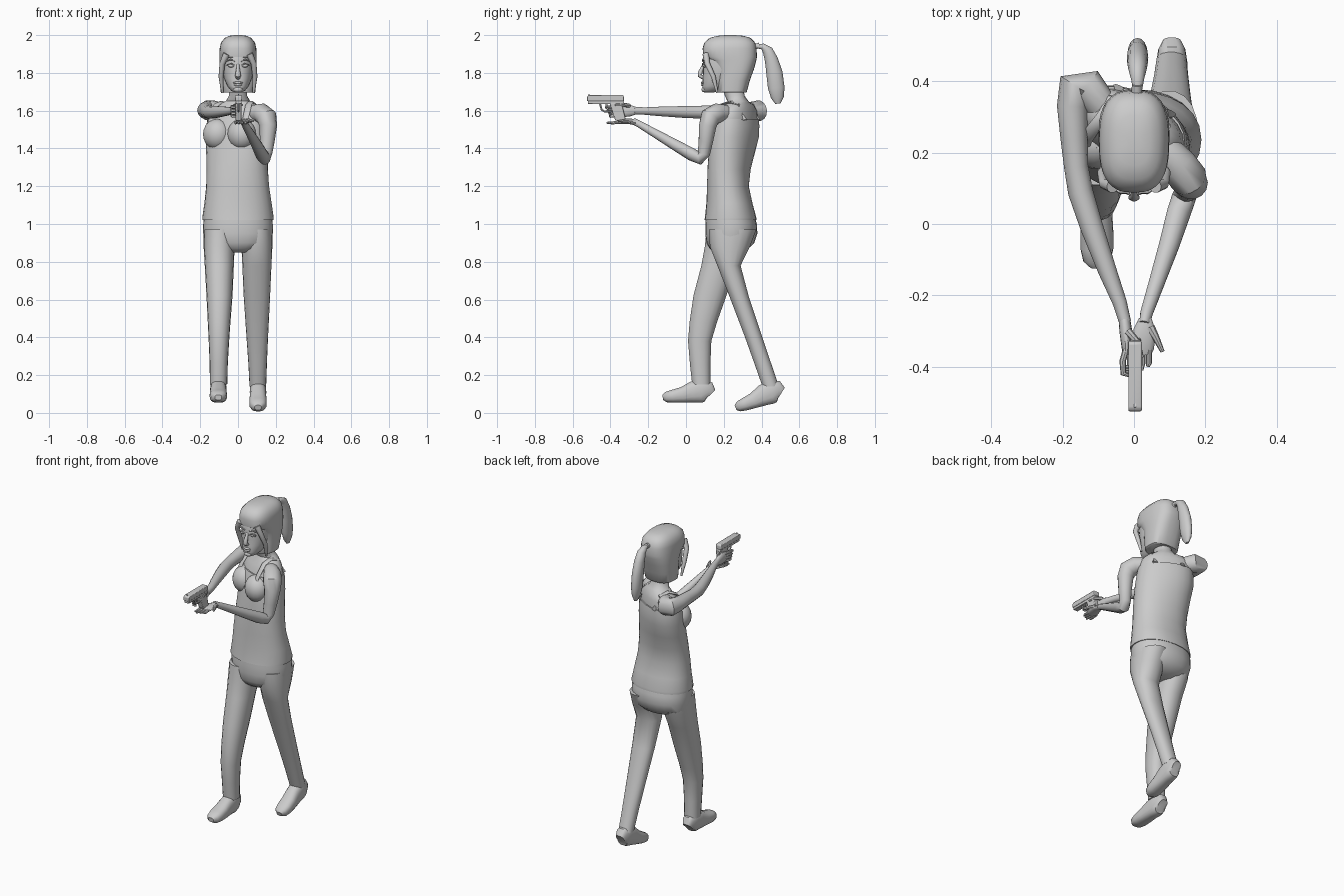
import bpy, bmesh, math
from mathutils import Vector, Matrix


def finish(name, bm):
    bmesh.ops.recalc_face_normals(bm, faces=bm.faces)
    me = bpy.data.meshes.new(name)
    bm.to_mesh(me)
    bm.free()
    ob = bpy.data.objects.new(name, me)
    bpy.context.collection.objects.link(ob)
    return ob


def skin(name, rings):
    """Bridge a list of point loops and cap both ends."""
    bm = bmesh.new()
    loops = [[bm.verts.new(p) for p in r] for r in rings]
    n = len(loops[0])
    for a, b in zip(loops, loops[1:]):
        for i in range(n):
            bm.faces.new((a[i], a[(i + 1) % n], b[(i + 1) % n], b[i]))
    bm.faces.new(loops[0])
    bm.faces.new(loops[-1])
    return finish(name, bm)


def oval(rx, ry, n, power):
    pts = []
    for i in range(n):
        t = 2 * math.pi * i / n
        c, s = math.cos(t), math.sin(t)
        e = 2 / power
        pts.append((math.copysign(abs(c) ** e, c) * rx, math.copysign(abs(s) ** e, s) * ry))
    return pts


def stack(name, rows, n=24, power=2.2):
    """Horizontal sections: z, x centre, y front, y back, half width, twist in degrees."""
    rings = []
    for z, x, y0, y1, rx, *tw in rows:
        rot = Matrix.Rotation(math.radians(tw[0] if tw else 0), 3, 'Z')
        c = Vector((x, (y0 + y1) / 2, z))
        rings.append([c + rot @ Vector((u, v, 0)) for u, v in oval(rx, (y1 - y0) / 2, n, power)])
    return skin(name, rings)


def tube(name, path, n=14, up=(0, 0, 1), power=2):
    """Sections across a path: x, y, z, half width, half height."""
    P = [Vector(p[:3]) for p in path]
    rings = []
    for i, p in enumerate(path):
        t = (P[min(i + 1, len(P) - 1)] - P[max(i - 1, 0)]).normalized()
        side = t.cross(Vector(up)).normalized()
        top = side.cross(t)
        rings.append([P[i] + side * u + top * v for u, v in oval(p[3], p[-1], n, power)])
    return skin(name, rings)


def ball(name, loc, size, turn=0):
    bm = bmesh.new()
    m = Matrix.Translation(loc) @ Matrix.Rotation(math.radians(turn), 4, 'Z') @ Matrix.Diagonal((*size, 1))
    bmesh.ops.create_uvsphere(bm, u_segments=18, v_segments=10, radius=1, matrix=m)
    return finish(name, bm)


def block(name, x, hw, profile, bevel=0.004):
    """Side profile in y, z pushed out across x."""
    ob = skin(name, [[(x + s * hw, y, z) for y, z in profile] for s in (-1, 1)])
    b = ob.modifiers.new("bevel", 'BEVEL')
    b.width, b.segments = bevel, 2
    return ob


# torso: skin of the chest and neck, twisted with the aiming pose
TW = -26
stack("chest_skin", [
    (1.40, -.005, .15, .345, .150, -20), (1.50, -.01, .165, .36, .155, TW),
    (1.56, -.01, .18, .36, .158, TW), (1.60, -.01, .20, .355, .150, TW),
    (1.63, -.005, .215, .345, .115, TW), (1.65, 0, .22, .33, .065, -15),
    (1.68, 0, .205, .31, .048), (1.74, 0, .19, .30, .046)])

# tank top
stack("shirt", [
    (1.02, 0, .098, .372, .188), (1.035, 0, .10, .372, .189), (1.11, 0, .108, .352, .178, -2),
    (1.20, -.002, .112, .332, .167, -5), (1.29, -.004, .118, .338, .164, -12),
    (1.38, -.006, .130, .355, .166, -20), (1.46, -.01, .145, .37, .170, TW),
    (1.52, -.01, .158, .372, .166, TW), (1.555, -.01, .172, .368, .160, TW)])
twist = Matrix.Rotation(math.radians(TW), 3, 'Z')
mid = Vector((-.01, .265, 0))
for s, nm in ((-1, "right"), (1, "left")):
    c = mid + twist @ Vector((s * .072, -.078, 1.475))
    ball(nm + "_bust", c, (.078, .072, .082), TW)
    strap = [(s * .095, -.105, 1.52), (s * .10, -.085, 1.57), (s * .095, -.045, 1.63),
             (s * .085, 0, 1.645), (s * .08, .055, 1.63), (s * .08, .092, 1.55)]
    tube(nm + "_shirt_strap", [(*(mid + twist @ Vector(p)), .018, .007) for p in strap],
         8, twist @ Vector((0, -.5, 1)))

# trousers
stack("trouser_seat", [
    (1.06, 0, .108, .358, .178), (1.00, 0, .102, .375, .184), (.95, 0, .102, .378, .184),
    (.90, 0, .108, .362, .176), (.87, 0, .125, .33, .13), (.85, 0, .15, .29, .06)])
stack("right_trouser_leg", [
    (.97, -.098, .108, .34, .083), (.88, -.1, .098, .32, .082), (.78, -.099, .08, .27, .077),
    (.62, -.098, .038, .215, .069), (.48, -.1, .018, .165, .060), (.38, -.101, .01, .135, .054),
    (.26, -.102, .02, .13, .048), (.15, -.103, .032, .13, .046)], 18)
stack("left_trouser_leg", [
    (.97, .098, .12, .374, .083), (.88, .1, .125, .34, .082), (.78, .1, .165, .29, .077),
    (.62, .1, .228, .332, .070), (.40, .102, .312, .405, .057),
    (.26, .104, .362, .452, .049), (.14, .105, .404, .492, .044)], 18)


# shoes: length sections from heel to toe, then pitched about the heel
def shoe(name, x, y, z, pitch):
    rows = [(0, .045, .028, .035), (-.012, .058, .038, .056), (-.05, .065, .044, .064),
            (-.095, .058, .043, .057), (-.15, .043, .046, .042), (-.20, .036, .046, .035),
            (-.235, .032, .038, .028), (-.253, .030, .018, .014)]
    ob = tube(name, [(0, a, b, c, d) for a, b, c, d in rows], 18, power=2.6)
    ob.data.transform(Matrix.Translation((x, y, z)) @ Matrix.Rotation(math.radians(pitch), 4, 'X'))


shoe("right_shoe", -.104, .13, .052, 0)
shoe("left_shoe", .106, .515, .06, 14)
tube("right_ankle", [(-.103, .085, .20, .036), (-.103, .08, .10, .036)], up=(0, 1, 0))
tube("left_ankle", [(.105, .43, .20, .034), (.105, .465, .10, .034)], up=(0, 1, 0))

# arms
tube("right_arm", [
    (-.09, .33, 1.595, .045), (-.135, .385, 1.60, .055), (-.163, .385, 1.602, .052), (-.172, .33, 1.602, .044),
    (-.168, .24, 1.60, .038), (-.162, .16, 1.595, .034), (-.150, .09, 1.592, .035),
    (-.118, -.01, 1.593, .032), (-.075, -.13, 1.596, .026), (-.04, -.22, 1.598, .020),
    (-.025, -.275, 1.60, .017, .021)])
tube("left_arm", [
    (.085, .21, 1.585, .045), (.125, .165, 1.587, .052), (.152, .128, 1.565, .054), (.160, .115, 1.52, .047),
    (.155, .105, 1.44, .039), (.147, .095, 1.375, .034), (.140, .075, 1.348, .034),
    (.125, .03, 1.368, .034), (.098, -.06, 1.42, .029), (.065, -.16, 1.478, .023),
    (.035, -.25, 1.53, .018), (.03, -.28, 1.545, .019, .014)], up=(1, .3, .2))

# hands
tube("right_palm", [(-.027, -.265, 1.60, .016, .02), (-.023, -.30, 1.60, .018, .032),
                    (-.02, -.345, 1.60, .015, .035), (-.022, -.365, 1.60, .010, .030)])
tube("left_palm", [(.032, -.265, 1.537, .018, .015), (.03, -.30, 1.543, .032, .014),
                   (.02, -.345, 1.54, .036, .012), (.018, -.365, 1.538, .03, .009)])
for i in range(4):
    z = 1.622 - i * .016
    tube("right_finger", [(-.022, -.35, z, .009), (-.032, -.385, z, .009),
                          (-.03, -.42 + i * .006, z - .004, .008), (-.012, -.425 + i * .008, z - .004, .005)], 8)
    x = -.012 + i * .018
    tube("left_finger", [(x, -.35, 1.54, .009), (x, -.39, 1.535, .008), (x - .003, -.42 + abs(i - 1) * .01, 1.536, .005)], 8)
tube("right_thumb", [(-.018, -.30, 1.625, .012), (.008, -.33, 1.632, .010), (.022, -.375, 1.63, .006)], 8)
tube("left_thumb", [(.045, -.29, 1.545, .014), (.062, -.32, 1.548, .010), (.08, -.358, 1.545, .006)], 8)

# pistol
GX = .003
block("pistol_slide", GX, .019, [(-.525, 1.65), (-.525, 1.675), (-.515, 1.682), (-.335, 1.682),
                                 (-.328, 1.675), (-.328, 1.65)])
block("pistol_frame", GX, .016, [(-.52, 1.635), (-.52, 1.652), (-.33, 1.652), (-.325, 1.635)], .003)
block("pistol_grip", GX, .016, [(-.405, 1.64), (-.34, 1.64), (-.318, 1.548), (-.375, 1.548)])
tube("trigger_guard", [(GX, -.455, 1.637, .005), (GX, -.447, 1.605, .005), (GX, -.43, 1.595, .005),
                       (GX, -.39, 1.597, .005)], 8, (1, 0, 0))
block("trigger", GX, .003, [(-.425, 1.637), (-.415, 1.637), (-.419, 1.608), (-.425, 1.608)], .001)
block("front_sight", GX, .003, [(-.515, 1.68), (-.515, 1.688), (-.50, 1.68)], .001)

# head
stack("face", [
    (1.697, 0, .098, .15, .018), (1.705, 0, .090, .18, .036), (1.73, 0, .086, .24, .056),
    (1.77, 0, .089, .30, .073), (1.81, 0, .091, .33, .082), (1.86, 0, .090, .34, .085),
    (1.91, 0, .097, .34, .083), (1.95, 0, .12, .32, .07)], 28, 2.3)
tube("nose", [(0, .096, 1.845, .008), (0, .085, 1.825, .009), (0, .075, 1.80, .013),
              (0, .073, 1.785, .016, .010), (0, .092, 1.775, .012)], 12, (0, -1, 0))
ball("upper_lip", (0, .09, 1.748), (.026, .011, .007))
ball("lower_lip", (0, .091, 1.737), (.022, .011, .008))
ball("chin", (0, .098, 1.712), (.025, .016, .015))
for s in (-1, 1):
    ball("eye", (s * .037, .099, 1.838), (.018, .011, .009), s * 12)
    tube("eyelid", [(s * .018, .088, 1.840, .003), (s * .037, .087, 1.850, .004), (s * .059, .100, 1.842, .003)], 6)
    tube("eyebrow", [(s * .016, .089, 1.862, .004), (s * .04, .090, 1.871, .005), (s * .064, .103, 1.862, .003)], 6)

# hair: fringe over the brow, sides hanging to the jaw
stack("hair", [
    (1.695, 0, .168, .318, .085), (1.70, 0, .166, .322, .092), (1.76, 0, .162, .338, .097),
    (1.82, 0, .158, .360, .099), (1.865, 0, .125, .372, .099), (1.885, 0, .092, .376, .099),
    (1.93, 0, .088, .373, .097), (1.96, 0, .097, .366, .09), (1.985, 0, .125, .342, .07),
    (1.996, 0, .165, .305, .045), (2.0, 0, .21, .26, .02)], 32, 2.7)
for s in (-1, 1):
    tube("side_lock", [(s * .06, .105, 1.90, .018), (s * .083, .112, 1.85, .015),
                       (s * .09, .145, 1.78, .013), (s * .083, .165, 1.695, .006)], 10, (0, 1, 0))
tube("hair_band", [(.008, .355, 1.935, .016), (.008, .39, 1.947, .014)])
tube("ponytail", [
    (.01, .37, 1.94, .012, .008), (.01, .405, 1.94, .018, .016), (.01, .432, 1.918, .025, .028),
    (.01, .452, 1.87, .029, .035), (.01, .468, 1.80, .030, .043), (.01, .478, 1.72, .028, .044),
    (.01, .484, 1.67, .020, .034), (.01, .487, 1.637, .008, .014)], 16)

# smooth shading everywhere, sharp edges kept
bpy.ops.object.select_all(action='SELECT')
bpy.context.view_layer.objects.active = bpy.data.objects["shirt"]
bpy.ops.object.shade_smooth_by_angle(angle=math.radians(40))
